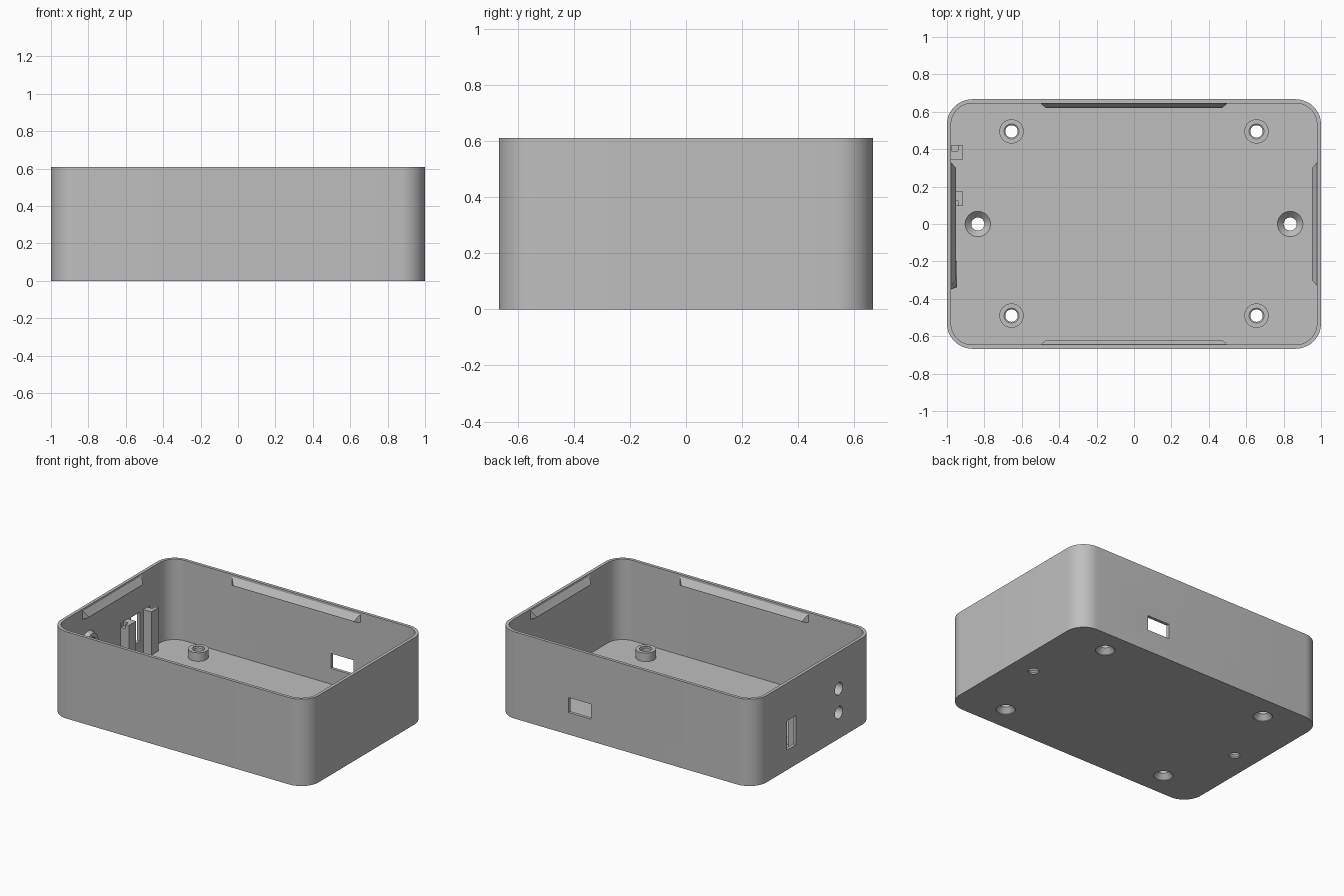
import bpy, bmesh, math
from mathutils import Matrix

if "Cube" in bpy.data.objects:
    bpy.data.objects.remove(bpy.data.objects["Cube"])

HX, HY, H = 1.0, 0.667, 0.61      # outer half sizes and height
WALL, FLOOR, RADIUS = 0.022, 0.045, 0.135
BOSS_TOP = 0.105

grey = bpy.data.materials.new("light_grey_plastic")
grey.use_nodes = True
colour = (0.52, 0.52, 0.52, 1)
grey.diffuse_color = colour
grey.node_tree.nodes["Principled BSDF"].inputs["Base Color"].default_value = colour


def finish(name, bm):
    """Turn a bmesh into a named object with the plastic material."""
    bmesh.ops.recalc_face_normals(bm, faces=bm.faces)
    mesh = bpy.data.meshes.new(name)
    bm.to_mesh(mesh)
    bm.free()
    obj = bpy.data.objects.new(name, mesh)
    bpy.context.collection.objects.link(obj)
    mesh.materials.append(grey)
    return obj


def loft(name, rings):
    """Skin a stack of equal-length point rings and cap both ends."""
    bm = bmesh.new()
    loops = [[bm.verts.new(p) for p in ring] for ring in rings]
    n = len(loops[0])
    for a, b in zip(loops, loops[1:]):
        for i in range(n):
            j = (i + 1) % n
            bm.faces.new((a[i], a[j], b[j], b[i]))
    bm.faces.new(loops[0][::-1])
    bm.faces.new(loops[-1])
    return finish(name, bm)


def rounded_ring(inset, z, steps=12):
    r = RADIUS - inset
    cx, cy = HX - RADIUS, HY - RADIUS
    ring = []
    for k, (sx, sy) in enumerate([(1, 1), (-1, 1), (-1, -1), (1, -1)]):
        for i in range(steps + 1):
            a = (k + i / steps) * math.pi / 2
            ring.append((sx * cx + r * math.cos(a), sy * cy + r * math.sin(a), z))
    return ring


def lathe(name, profile, place, along_x=False, n=32):
    """Solid of revolution from (radius, height) pairs."""
    rings = [[(r * math.cos(2 * math.pi * i / n), r * math.sin(2 * math.pi * i / n), z)
              for i in range(n)] for r, z in profile]
    obj = loft(name, rings)
    turn = Matrix.Rotation(math.pi / 2, 4, "Y") if along_x else Matrix()
    obj.data.transform(Matrix.Translation(place) @ turn)
    return obj


def box(name, lo, hi):
    ring = [(lo[0], lo[1]), (hi[0], lo[1]), (hi[0], hi[1]), (lo[0], hi[1])]
    return loft(name, [[(x, y, z) for x, y in ring] for z in (lo[2], hi[2])])


def cut(obj, cutter):
    mod = obj.modifiers.new("cut", "BOOLEAN")
    mod.operation, mod.solver, mod.object = "DIFFERENCE", "EXACT", cutter
    bpy.context.view_layer.objects.active = obj
    bpy.ops.object.modifier_apply(modifier=mod.name)


def discard(cutter):
    bpy.data.objects.remove(cutter)


parts = []

# Open tray with rounded corners
case = loft("case_shell", [rounded_ring(0, 0), rounded_ring(0, H),
                           rounded_ring(WALL, H), rounded_ring(WALL, FLOOR)])
parts.append(case)

# Mounting bosses, countersunk from below
for x in (-0.655, 0.655):
    for y in (-0.49, 0.495):
        boss = lathe("mounting_boss", [(0.065, FLOOR - 0.01), (0.065, BOSS_TOP)], (x, y, 0))
        cutter = lathe("screw_cutter", [(0.062, -0.02), (0.062, 0.005), (0.033, 0.038),
                                        (0.033, 0.095), (0.04, 0.1), (0.04, 0.2)], (x, y, 0))
        cut(case, cutter)
        cut(boss, cutter)
        discard(cutter)
        parts.append(boss)

# Wall-fixing holes, countersunk from inside
for x in (-0.835, 0.835):
    cutter = lathe("fixing_cutter", [(0.035, -0.05), (0.035, 0.01),
                                     (0.068, FLOOR), (0.068, 0.1)], (x, 0, 0))
    cut(case, cutter)
    discard(cutter)

# Rectangular openings in the back wall and the right wall
for lo, hi in [((0.27, 0.6, 0.155), (0.445, 0.7, 0.26)),
               ((-1.1, 0.208, 0.14), (-0.95, 0.308, 0.345))]:
    cutter = box("port_cutter", lo, hi)
    cut(case, cutter)
    discard(cutter)

# Two round openings with tapered collars inside the right wall
for z in (0.184, 0.352):
    collar = lathe("hole_collar", [(0.084, -0.985), (0.07, -0.947)], (0, -0.268, z), True)
    cutter = lathe("hole_cutter", [(0.043, -1.1), (0.043, -0.9)], (0, -0.268, z), True)
    cut(case, cutter)
    cut(collar, cutter)
    discard(cutter)
    parts.append(collar)

# Two guide posts beside the slot, each with a notched corner
for name, y0, y1, n0, n1 in [("rear_guide_post", 0.345, 0.422, 0.39, 0.45),
                             ("front_guide_post", 0.095, 0.175, 0.08, 0.125)]:
    post = box(name, (-0.985, y0, FLOOR - 0.01), (-0.915, y1, 0.35))
    cutter = box("notch_cutter", (-0.976, n0, 0.32), (-0.94, n1, 0.4))
    cut(post, cutter)
    discard(cutter)
    parts.append(post)


# Snap ridges along the top of all four walls
def snap_ridge(name, half, wall, angle):
    depth, sink = 0.026, 0.004
    rings = []
    for x, d in [(-half, 0), (0.03 - half, depth), (half - 0.03, depth), (half, 0)]:
        rings.append([(x, wall + sink, 0.6), (x, wall - d, 0.598 - 1.8 * d),
                      (x, wall - d, 0.538 + 0.3 * d), (x, wall + sink, 0.535)])
    ridge = loft(name, rings)
    ridge.data.transform(Matrix.Rotation(angle, 4, "Z"))
    parts.append(ridge)


quarter = math.pi / 2
snap_ridge("back_snap_ridge", 0.5, HY - WALL, 0)
snap_ridge("right_snap_ridge", 0.33, HX - WALL, quarter)
snap_ridge("front_snap_ridge", 0.5, HY - WALL, 2 * quarter)
snap_ridge("left_snap_ridge", 0.33, HX - WALL, 3 * quarter)

# Smooth round surfaces, keep crisp edges
bpy.ops.object.select_all(action="DESELECT")
for part in parts:
    part.select_set(True)
bpy.context.view_layer.objects.active = case
bpy.ops.object.shade_smooth_by_angle(angle=math.radians(30))
